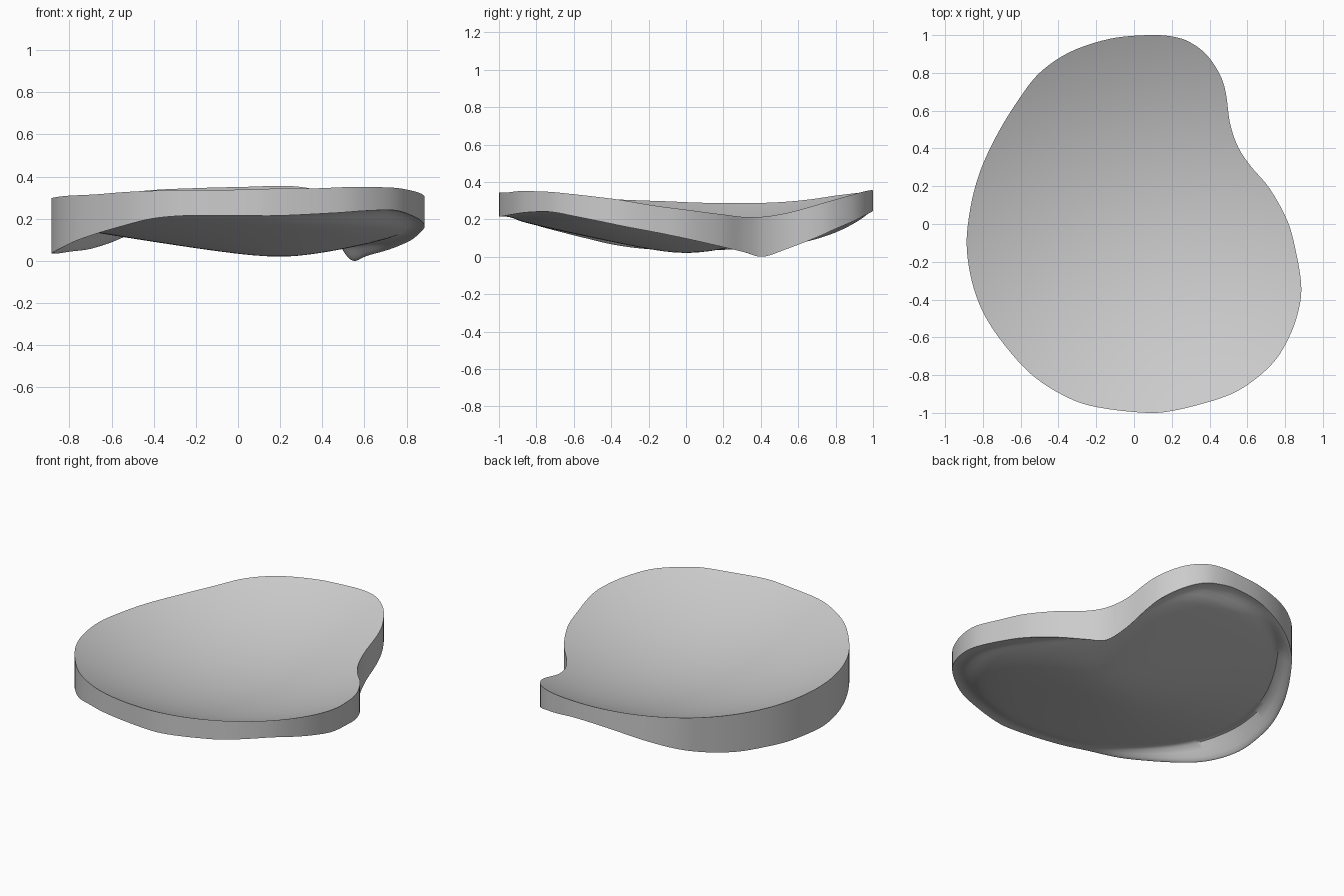
import bpy
import bmesh
import math
from mathutils import Vector

default_cube = bpy.data.objects.get("Cube")
if default_cube:
    bpy.data.objects.remove(default_cube, do_unlink=True)

# One flat colour
stone = bpy.data.materials.new("pale grey")
stone.use_nodes = True
grey = (0.6, 0.6, 0.6, 1)
stone.diffuse_color = grey
stone.node_tree.nodes["Principled BSDF"].inputs["Base Color"].default_value = grey

# Rim control points, counter-clockwise from the front: x, y, height of the lower edge
RIM = [
    (.02, -.997, .215), (.2, -.99, .215), (.465, -.92, .228), (.61, -.845, .238),
    (.745, -.725, .24), (.83, -.58, .213), (.875, -.44, .185), (.885, -.32, .16),
    (.86, -.16, .13), (.815, .01, .095), (.72, .185, .055), (.615, .31, .025),
    (.55, .41, 0), (.508, .535, .04), (.487, .69, .1), (.455, .79, .145),
    (.385, .895, .19), (.295, .963, .225), (.2, .993, .24), (.07, 1, .25),
    (-.13, .98, .235), (-.34, .91, .185), (-.5, .8, .13), (-.61, .66, .085),
    (-.71, .5, .055), (-.79, .34, .045), (-.84, .2, .037), (-.872, .05, .035),
    (-.886, -.1, .035), (-.87, -.25, .045), (-.832, -.39, .065), (-.77, -.52, .095),
    (-.67, -.66, .13), (-.55, -.79, .165), (-.41, -.888, .2), (-.24, -.96, .215),
]
STEPS = 5        # samples between control points
RINGS = 24       # rings from the centre to the rim
CENTRE = Vector((.2, 0))


def closed_spline(points, steps):
    """Sample a closed Catmull-Rom curve through the points."""
    pts = [Vector(p) for p in points]
    n = len(pts)
    out = []
    for i in range(n):
        a, b, c, d = (pts[(i + k) % n] for k in (-1, 0, 1, 2))
        for s in range(steps):
            t = s / steps
            out.append(.5 * (2 * b + (c - a) * t
                             + (2 * a - 5 * b + 4 * c - d) * t ** 2
                             + (3 * b - a - 3 * c + d) * t ** 3))
    return out


def smoothstep(t):
    t = min(max(t, 0), 1)
    return t * t * (3 - 2 * t)


def top_height(x, y, rim, t):
    # Shallow round bowl
    return .109 + .225 * x * x + .237 * y * y - .01 * x + .006 * y


def under_height(x, y, rim, t):
    # Soft-nosed cone, smoothly joined to a bowl parallel to the top
    slope = .2 if x > .22 else .16
    cone = math.hypot(slope * (x - .22), .22 * y, .03) - .015
    bowl = top_height(x, y, rim, t) - .115
    base = (cone + bowl + math.hypot(cone - bowl, .02)) / 2
    # Turn into the rim's lower edge
    start = .88 - .06 * rim.x
    return base + (rim.z - base) * smoothstep((t - start) / (1 - start))


def add_sheet(bm, rim, height, flip):
    """Fill the outline with concentric rings; return the outermost ring."""
    centre = bm.verts.new((*CENTRE, height(*CENTRE, rim[0], 0)))
    previous = None
    n = len(rim)
    for r in range(1, RINGS + 1):
        t = math.sin(r / RINGS * math.pi / 2)
        ring = []
        for p in rim:
            x, y = CENTRE.lerp(p.xy, t)
            ring.append(bm.verts.new((x, y, height(x, y, p, t))))
        for i in range(n):
            j = (i + 1) % n
            if previous:
                face = [previous[i], ring[i], ring[j], previous[j]]
            else:
                face = [centre, ring[i], ring[j]]
            bm.faces.new(face[::-1] if flip else face)
        previous = ring
    return previous


# Dished slab: top sheet, underside and upright wall
rim = closed_spline(RIM, STEPS)
bm = bmesh.new()
upper = add_sheet(bm, rim, top_height, False)
lower = add_sheet(bm, rim, under_height, True)
for i in range(len(rim)):
    j = (i + 1) % len(rim)
    bm.faces.new((lower[i], lower[j], upper[j], upper[i]))

mesh = bpy.data.meshes.new("dished_slab")
bm.to_mesh(mesh)
bm.free()
mesh.materials.append(stone)
slab = bpy.data.objects.new("dished_slab", mesh)
bpy.context.collection.objects.link(slab)

# Smooth surfaces with a crisp rim
bpy.ops.object.select_all(action="DESELECT")
slab.select_set(True)
bpy.context.view_layer.objects.active = slab
bpy.ops.object.shade_smooth_by_angle(angle=math.radians(40))
